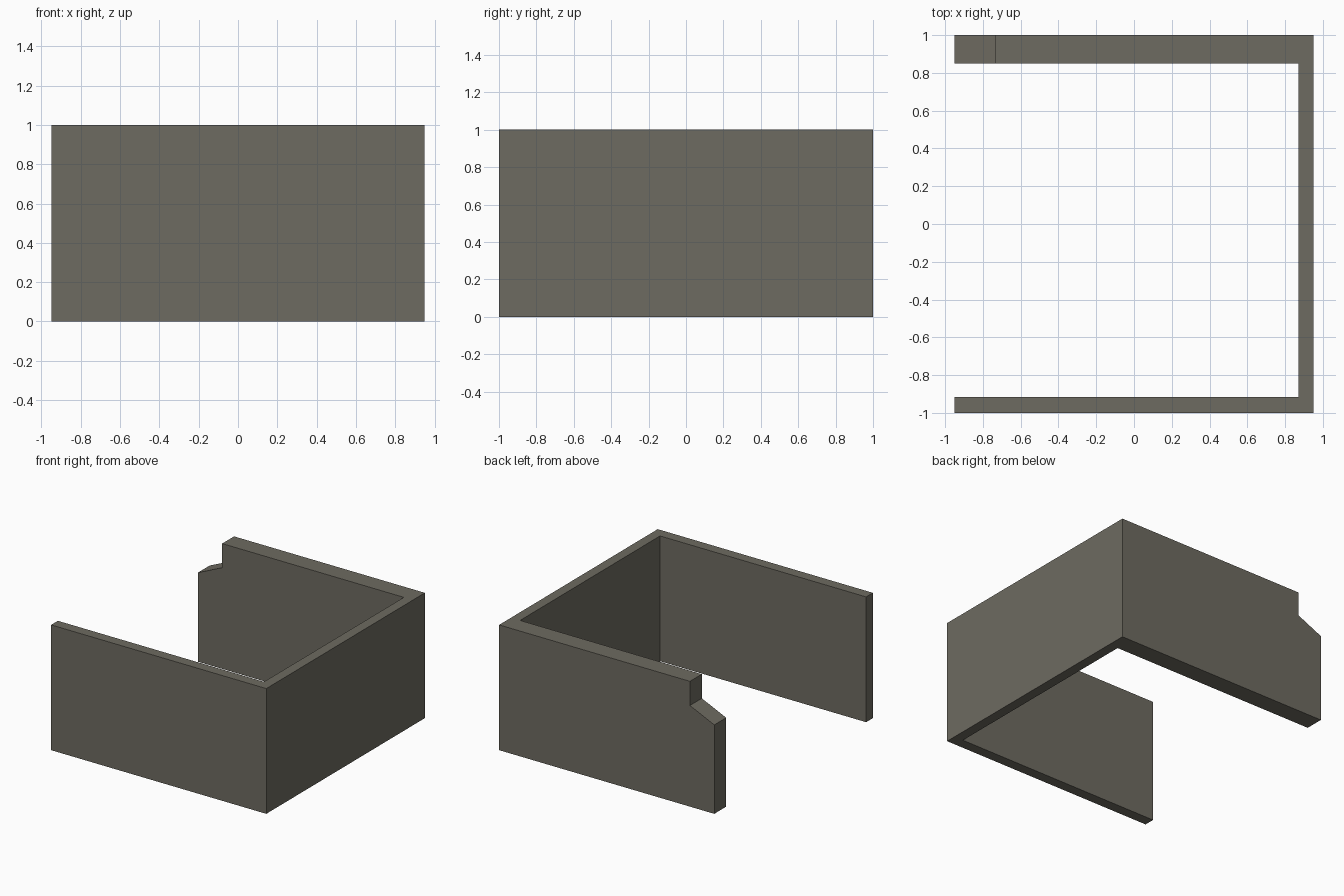
import bpy, bmesh
from mathutils import Vector

if "Cube" in bpy.data.objects:
    bpy.data.objects.remove(bpy.data.objects["Cube"])


def prism(name, outline, direction):
    """Extrude a closed outline of 3D points along a direction."""
    bm = bmesh.new()
    face = bm.faces.new([bm.verts.new(p) for p in outline])
    ext = bmesh.ops.extrude_face_region(bm, geom=[face], use_keep_orig=True)
    moved = [g for g in ext["geom"] if isinstance(g, bmesh.types.BMVert)]
    bmesh.ops.translate(bm, verts=moved, vec=Vector(direction))
    bmesh.ops.recalc_face_normals(bm, faces=bm.faces[:])
    mesh = bpy.data.meshes.new(name)
    bm.to_mesh(mesh)
    bm.free()
    obj = bpy.data.objects.new(name, mesh)
    bpy.context.collection.objects.link(obj)
    return obj


stone = bpy.data.materials.new("grey_brown_stone")
stone.diffuse_color = (0.155, 0.146, 0.119, 1.0)
stone.use_nodes = True
stone.node_tree.nodes["Principled BSDF"].inputs["Base Color"].default_value = stone.diffuse_color

# U-shaped walls: thin front and right, thicker back, open on the left
X, Y, H = 0.95, 1.0, 1.0
plan = [(-X, -Y), (X, -Y), (X, Y), (-X, Y),
        (-X, 0.85), (0.87, 0.85), (0.87, -0.915), (-X, -0.915)]
walls = prism("walls", [(x, y, 0) for x, y in plan], (0, 0, H))
walls.data.materials.append(stone)

# Broken corner at the open end of the back wall: upright step, then a slope
step_x, step_z, end_z = -0.735, 0.807, 0.71
over = 0.1
slope = (step_z - end_z) / (step_x + X)
notch = [(step_x, H + over), (step_x, step_z),
         (-X - over, end_z - slope * over), (-X - over, H + over)]
cutter = prism("notch_cutter", [(x, 0.7, z) for x, z in notch], (0, 0.5, 0))
cutter.hide_render = True
cutter.data.materials.append(stone)

cut = walls.modifiers.new("notch", 'BOOLEAN')
cut.operation = 'DIFFERENCE'
cut.solver = 'EXACT'
cut.object = cutter
bpy.context.view_layer.objects.active = walls
walls.select_set(True)
bpy.ops.object.modifier_apply(modifier=cut.name)
bpy.data.objects.remove(cutter, do_unlink=True)
